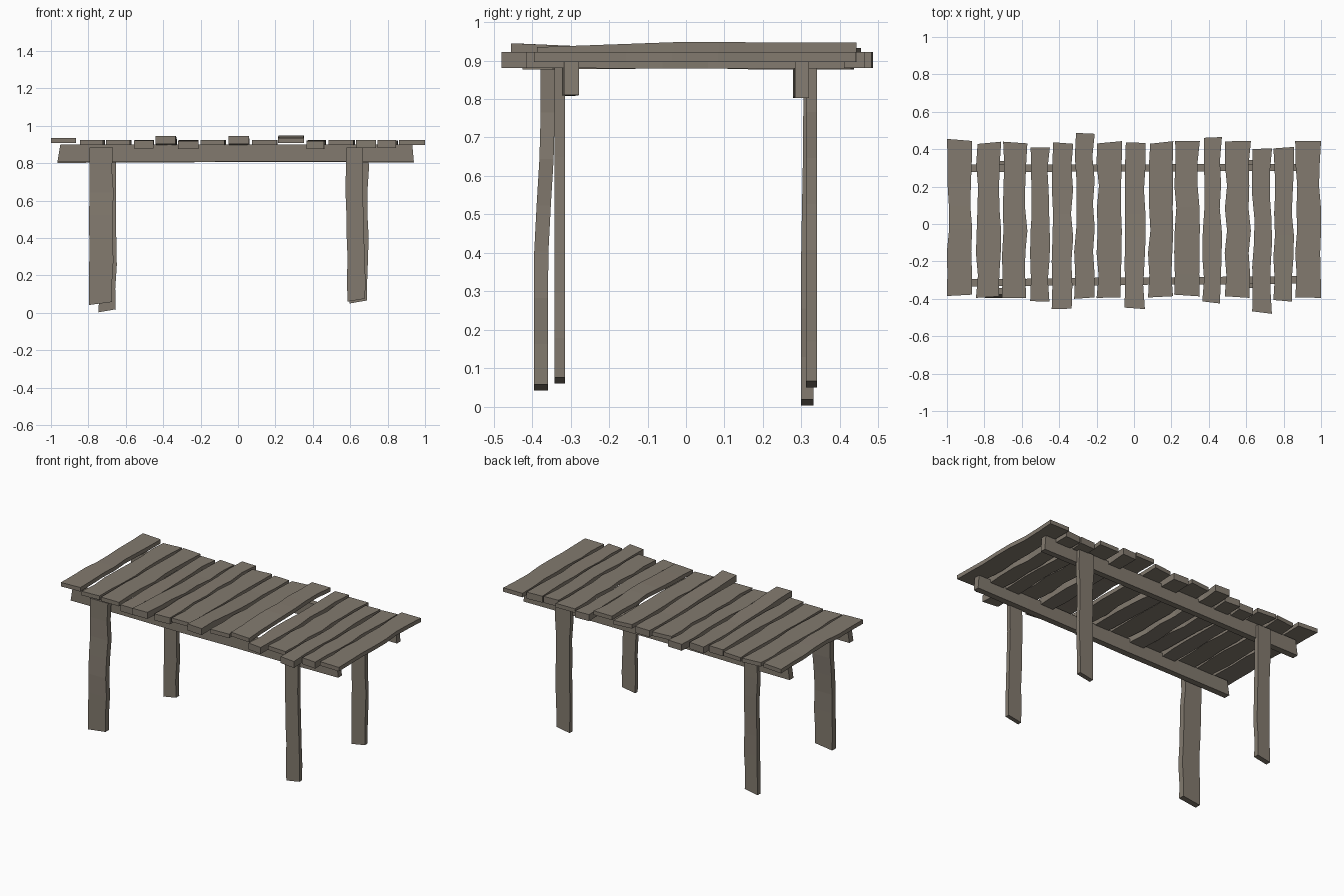
import bpy, bmesh, random
from mathutils import Vector

if "Cube" in bpy.data.objects:
    bpy.data.objects.remove(bpy.data.objects["Cube"])

random.seed(4)
wood = bpy.data.materials.new("weathered wood")
wood.diffuse_color = (0.225, 0.195, 0.158, 1)
wood.use_nodes = True
wood.node_tree.nodes["Principled BSDF"].inputs["Base Color"].default_value = wood.diffuse_color


def board(name, sections, end_skew=(0, 0)):
    """Skin a board through four-cornered cross sections."""
    bm = bmesh.new()
    rings = [[bm.verts.new(p) for p in s] for s in sections]
    for a, b in zip(rings, rings[1:]):
        for i in range(4):
            j = (i + 1) % 4
            bm.faces.new((a[i], a[j], b[j], b[i]))
    bm.faces.new(rings[0])
    bm.faces.new(rings[-1])
    bmesh.ops.recalc_face_normals(bm, faces=bm.faces)
    me = bpy.data.meshes.new(name)
    bm.to_mesh(me)
    bm.free()
    me.materials.append(wood)
    ob = bpy.data.objects.new(name, me)
    bpy.context.collection.objects.link(ob)
    return ob


# Table top planks: x0, x1, front y, back y, front lift, back lift
planks = [
    (-1.0, -.865, -.385, .455, .012, .010),
    (-.845, -.71, -.395, .44, 0, 0),
    (-.705, -.57, -.395, .44, 0, 0),
    (-.555, -.45, -.415, .41, -.002, 0),
    (-.44, -.325, -.455, .437, .022, -.004),
    (-.32, -.21, -.40, .487, -.004, 0),
    (-.20, -.065, -.395, .443, 0, 0),
    (-.05, .062, -.455, .437, .022, -.002),
    (.075, .21, -.393, .443, 0, 0),
    (.215, .352, -.387, .443, .012, .024),
    (.365, .47, -.425, .465, -.004, 0),
    (.485, .625, -.395, .443, 0, 0),
    (.632, .738, -.48, .405, 0, 0),
    (.745, .855, -.415, .412, 0, -.002),
    (.862, 1.0, -.395, .443, 0, 0),
]
N = 7
for k, (x0, x1, y0, y1, lf, lb) in enumerate(planks):
    thick = .042 if x1 - x0 < .12 else .026
    skew = [random.uniform(-.014, .014) for _ in range(2)]
    secs = []
    for i in range(N + 1):
        t = i / N
        end = i in (0, N)
        wl = 0 if i in (0, 2) else random.uniform(0, .013)
        wr = 0 if i in (N, 3) else random.uniform(0, .013)
        if k in (0, 14) and end:
            wl = wr = 0
        lift = lf * max(0, 1 - 1.5 * t) + lb * min(1, 2 * t)
        top = .923 + lift
        y = y0 + (y1 - y0) * t
        # ragged, slightly slanting saw cuts at both ends
        s = skew[0] if i == 0 else -skew[1] if i == N else 0
        inward = abs(s) if i == 0 else -abs(s) if i == N else 0
        ya = y + max(s, 0) if i == 0 else y + min(s, 0)
        yb = y + max(-s, 0) if i == 0 else y + min(-s, 0)
        if not end:
            ya = yb = y
        a, b = x0 + wl, x1 - wr
        secs.append([(a, ya, top - thick), (b, yb, top - thick),
                     (b, yb, top), (a, ya, top)])
    board(f"top_plank_{k + 1}", secs)

# Long beams under the planks: y centre at left and right end
for name, yl, yr, z0 in (("front_beam", -.315, -.298, .807),
                         ("back_beam", .298, .302, .802)):
    secs = []
    for i in range(6):
        t = i / 5
        x = -.965 + 1.905 * t
        y = yl + (yr - yl) * t
        w = .019 + random.uniform(-.001, .002)
        dx = .015 if i == 0 else -.008 if i == 5 else 0
        zb = z0 + random.uniform(0, .004)
        secs.append([(x, y - w, zb), (x, y + w, zb),
                     (x + dx, y + w, .9), (x + dx, y - w, .9)])
    board(name, secs)

# Legs: x0, x1, y0, y1, foot z, (x, y) drift towards the foot
legs = {
    "front_left_leg": (-.80, -.665, -.378, -.341, .042, 0, -.018),
    "front_right_leg": (.57, .675, -.342, -.315, .06, .008, 0),
    "back_left_leg": (-.75, -.65, .305, .338, .003, .003, -.006),
    "back_right_leg": (.588, .70, .312, .341, .05, 0, 0),
}
for name, (x0, x1, y0, y1, foot, dx, dy) in legs.items():
    secs = []
    for i in range(8):
        t = i / 7
        s = min(1, max(0, (t - .15) / .5))
        s = s * s * (3 - 2 * s)
        z = .885 + (foot - .885) * t
        a = x0 + dx * s + random.uniform(0, .01)
        b = x1 + dx * s - random.uniform(0, .01)
        cut = .016 if i == 7 else 0
        ya, yb = y0 + dy * s, y1 + dy * s
        secs.append([(a, ya, z), (b, ya, z + cut),
                     (b, yb, z + cut), (a, yb, z)])
    board(name, secs)
